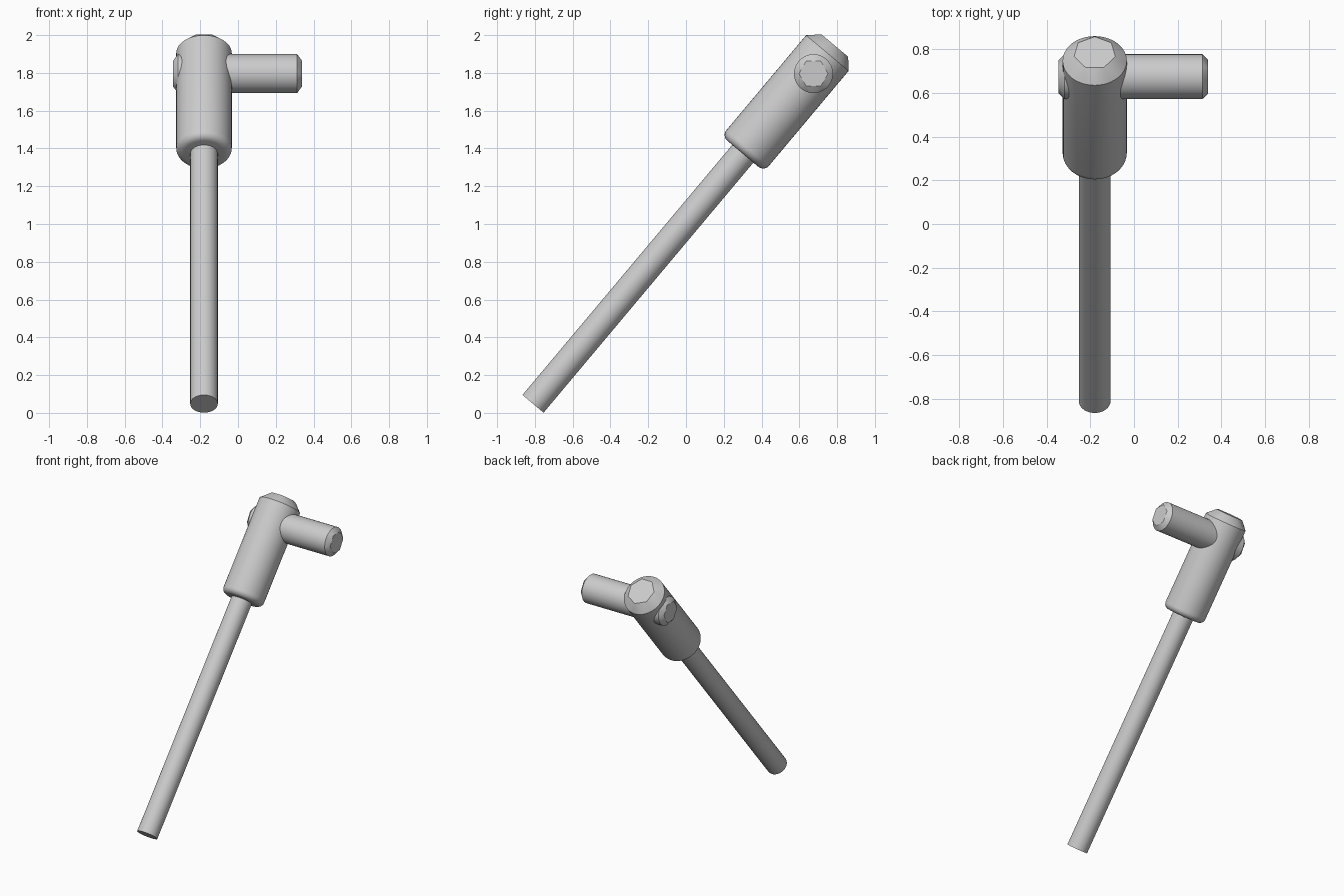
import bpy, bmesh
from math import sin, cos, pi, radians

if "Cube" in bpy.data.objects:
    bpy.data.objects.remove(bpy.data.objects["Cube"])

SEG = 48
TILT = (radians(-40), 0, 0)     # shaft leans towards +y
BASE = (-0.18, -0.81, 0.048)    # centre of the shaft's lower end


def round_part(name, rings, loc, rot):
    """Convex turned part from rings of (height, radius, sides) along local z."""
    bm = bmesh.new()
    for h, r, n in rings:
        for i in range(n):
            a = pi / 2 + 2 * pi * i / n
            bm.verts.new((r * cos(a), r * sin(a), h))
    bmesh.ops.convex_hull(bm, input=bm.verts[:])
    bmesh.ops.dissolve_limit(bm, angle_limit=radians(0.5),
                             verts=bm.verts[:], edges=bm.edges[:])
    bmesh.ops.recalc_face_normals(bm, faces=bm.faces[:])
    mesh = bpy.data.meshes.new(name)
    bm.to_mesh(mesh)
    bm.free()
    ob = bpy.data.objects.new(name, mesh)
    bpy.context.collection.objects.link(ob)
    ob.location, ob.rotation_euler = loc, rot
    bpy.ops.object.select_all(action='DESELECT')
    ob.select_set(True)
    bpy.context.view_layer.objects.active = ob
    bpy.ops.object.shade_smooth_by_angle(angle=radians(30))
    return ob


# Long thin shaft, running up into the head
round_part("shaft", [(0, 0.073, SEG), (1.9, 0.073, SEG)], BASE, TILT)

# Thick head: rounded lower rim, chamfered top ending in a seven-sided flat
R, F, LOW = 0.147, 0.04, 1.728
rim = [(LOW + F * (1 - cos(t)), R - F + F * sin(t), SEG)
       for t in (i * pi / 12 for i in range(7))]
round_part("head", rim + [(2.424, R, SEG), (2.48, 0.097, 7)], BASE, TILT)

# Cross handle: both ends chamfered to a hexagon
round_part("cross_handle",
           [(-0.345, 0.077, 6), (-0.318, 0.103, SEG),
            (0.313, 0.103, SEG), (0.34, 0.077, 6)],
           (0, 0.675, 1.796), (0, pi / 2, 0))
